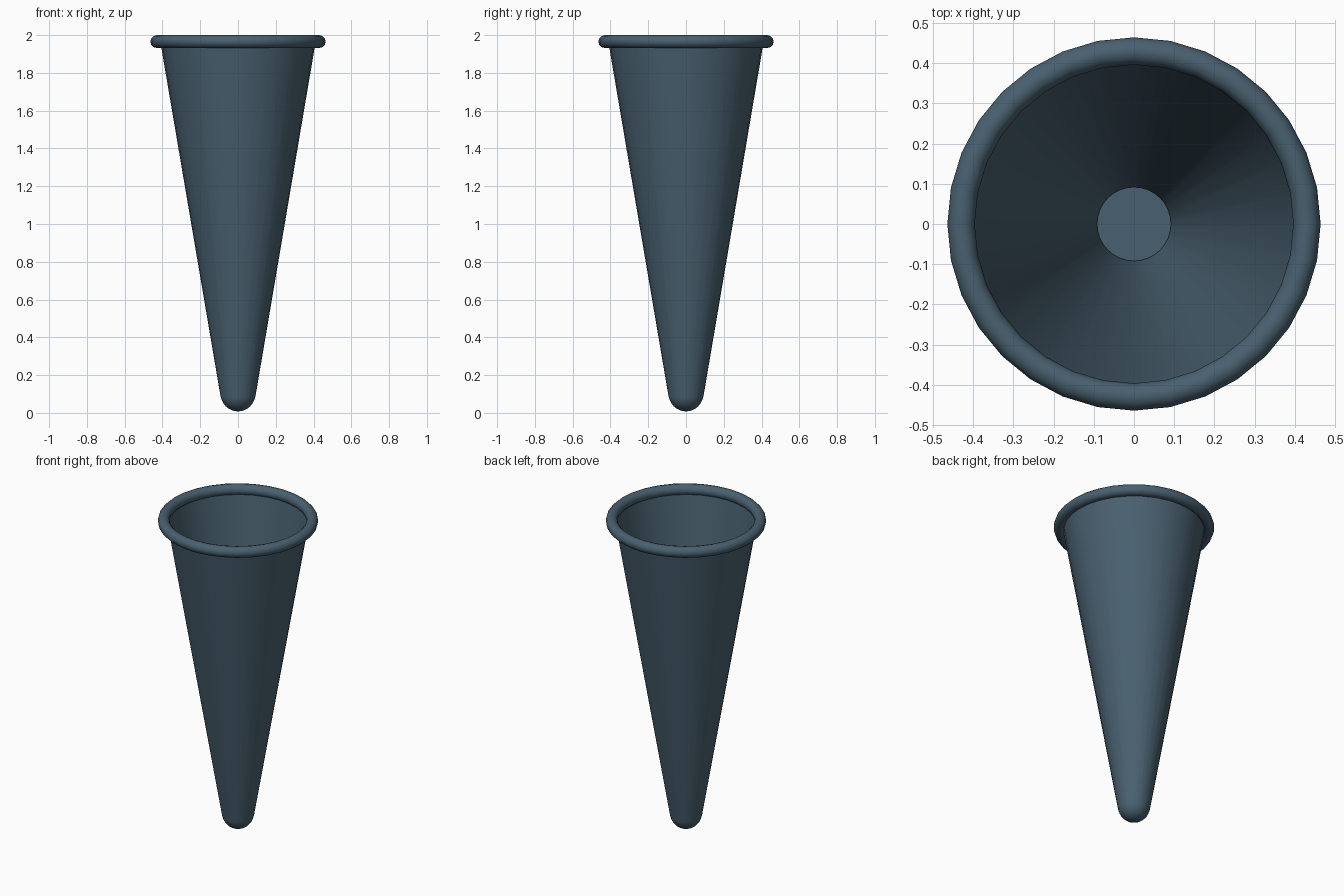
import bpy, bmesh, math

if "Cube" in bpy.data.objects:
    bpy.data.objects.remove(bpy.data.objects["Cube"])

SEG = 32
slate = bpy.data.materials.new("slate_blue")
slate.diffuse_color = (0.066, 0.117, 0.16, 1)
slate.use_nodes = True
slate.node_tree.nodes["Principled BSDF"].inputs["Base Color"].default_value = slate.diffuse_color


def lathe(name, profile, closed=False):
    """Spin an (r, z) profile round the z axis."""
    bm = bmesh.new()
    rings = []
    for r, z in profile:
        if r < 1e-6:
            rings.append([bm.verts.new((0, 0, z))] * SEG)
        else:
            rings.append([bm.verts.new((r * math.cos(2 * math.pi * i / SEG),
                                        r * math.sin(2 * math.pi * i / SEG), z))
                          for i in range(SEG)])
    pairs = list(zip(rings, rings[1:]))
    if closed:
        pairs.append((rings[-1], rings[0]))
    for a, b in pairs:
        for i in range(SEG):
            j = (i + 1) % SEG
            bm.faces.new(list(dict.fromkeys((a[i], a[j], b[j], b[i]))))
    me = bpy.data.meshes.new(name)
    bm.to_mesh(me)
    bm.free()
    me.materials.append(slate)
    ob = bpy.data.objects.new(name, me)
    bpy.context.collection.objects.link(ob)
    bpy.ops.object.select_all(action='DESELECT')
    ob.select_set(True)
    bpy.context.view_layer.objects.active = ob
    bpy.ops.object.shade_smooth_by_angle(angle=math.radians(40))
    return ob


# Thin open cone wall
lathe("cone_wall", [(0.092, 0.085), (0.413, 1.975)])

# Rounded tip, a half ball below the wall with a flat floor on top
R = 0.092
tip = [(R * math.sin(a), 0.008 + R - R * math.cos(a))
       for a in (math.pi / 2 * k / 8 for k in range(9))]
tip[0] = (0, 0.008)
lathe("rounded_tip", tip + [(0, 0.008 + R)])

# Rolled rim
rim = [(0.43 + 0.034 * math.cos(a), 1.966 + 0.034 * math.sin(a))
       for a in (2 * math.pi * k / 12 for k in range(12))]
lathe("rolled_rim", rim, closed=True)
